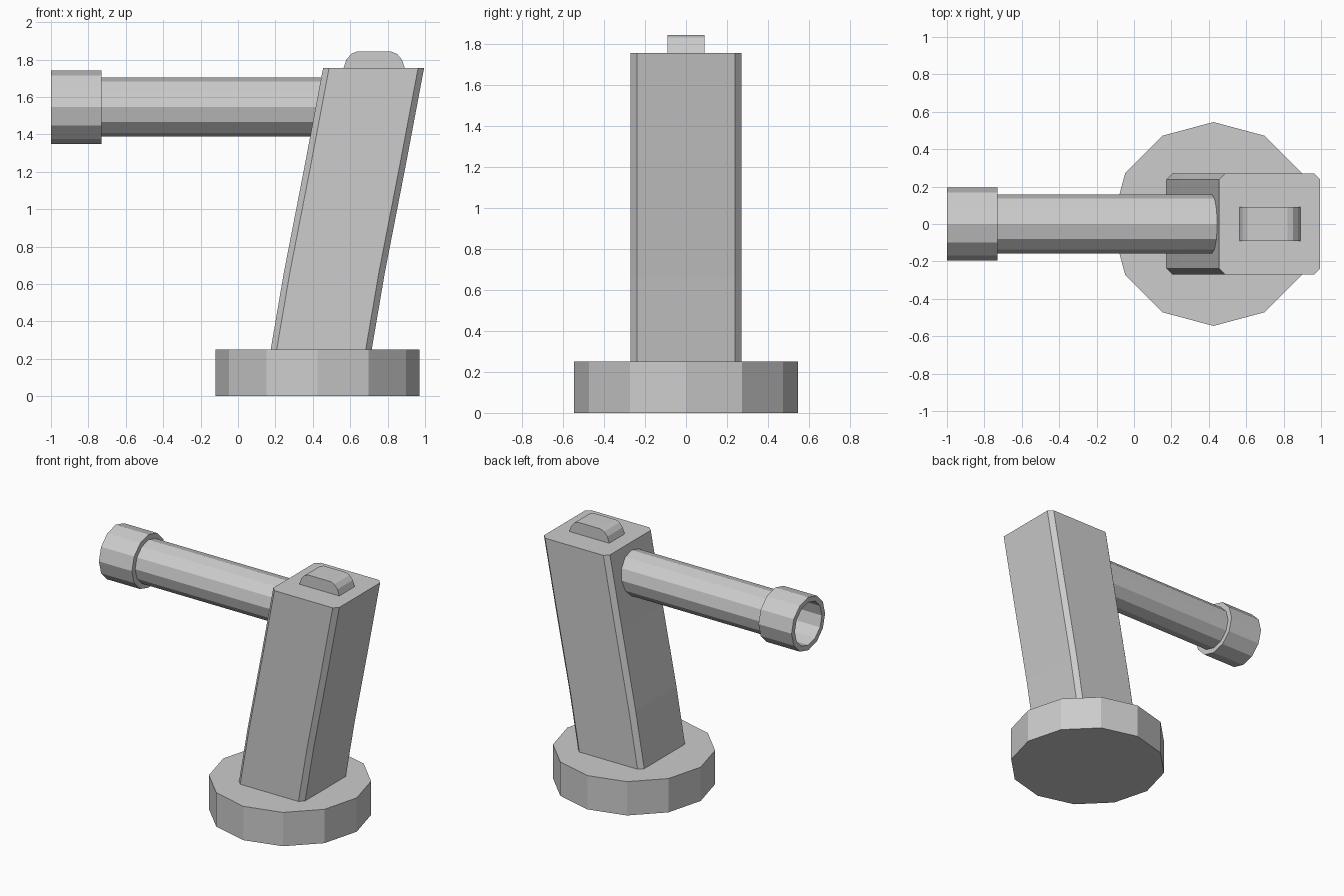
import bpy
import bmesh
from math import cos, sin, tau

cube = bpy.data.objects.get("Cube")
if cube:
    bpy.data.objects.remove(cube, do_unlink=True)

GREY = (0.604, 0.604, 0.604, 1)
grey = bpy.data.materials.new("plain grey")
grey.use_nodes = True
grey.diffuse_color = GREY
grey.node_tree.nodes["Principled BSDF"].inputs["Base Color"].default_value = GREY


def loft(name, rings):
    """Skin a list of equal rings and cap both ends."""
    bm = bmesh.new()
    loops = [[bm.verts.new(p) for p in ring] for ring in rings]
    n = len(loops[0])
    for a, b in zip(loops, loops[1:]):
        for i in range(n):
            j = (i + 1) % n
            bm.faces.new((a[i], a[j], b[j], b[i]))
    bm.faces.new(loops[0][::-1])
    bm.faces.new(loops[-1])
    bmesh.ops.recalc_face_normals(bm, faces=bm.faces)
    mesh = bpy.data.meshes.new(name)
    bm.to_mesh(mesh)
    bm.free()
    mesh.materials.append(grey)
    obj = bpy.data.objects.new(name, mesh)
    bpy.context.collection.objects.link(obj)
    return obj


SIDES = 12
circle = [(cos(tau * i / SIDES), sin(tau * i / SIDES)) for i in range(SIDES)]

# Twelve-sided foot
loft("base", [[(0.425 + 0.545 * c, 0.545 * s, z) for c, s in circle]
              for z in (0, 0.25)])

# Leaning, gently curved post with chamfered corners
H, C = 0.27, 0.032
outline = [(H, H - C), (H - C, H), (C - H, H), (-H, H - C),
           (-H, C - H), (C - H, -H), (H - C, -H), (H, C - H)]
spine = [(0.445, 0.25), (0.515, 0.66), (0.626, 1.23), (0.725, 1.755)]
loft("post", [[(cx + x, y, z) for x, y in outline] for cx, z in spine])

# Horizontal barrel and hollow muzzle along x
AXIS = 1.545


def tube(name, stations):
    return loft(name, [[(x, r * c, AXIS + r * s) for c, s in circle]
                       for x, r in stations])


tube("barrel", [(-0.73, 0.158), (0.52, 0.158)])
tube("muzzle", [(-0.73, 0.158), (-0.73, 0.196), (-1, 0.196),
                (-1, 0.158), (-0.735, 0.158)])

# Rounded block on top
half = [(0.163, 1.755), (0.148, 1.80), (0.122, 1.83), (0.092, 1.842)]
profile = half + [(-x, z) for x, z in reversed(half)]
loft("top_block", [[(0.728 + x, y, z) for x, z in profile]
                   for y in (-0.09, 0.09)])
